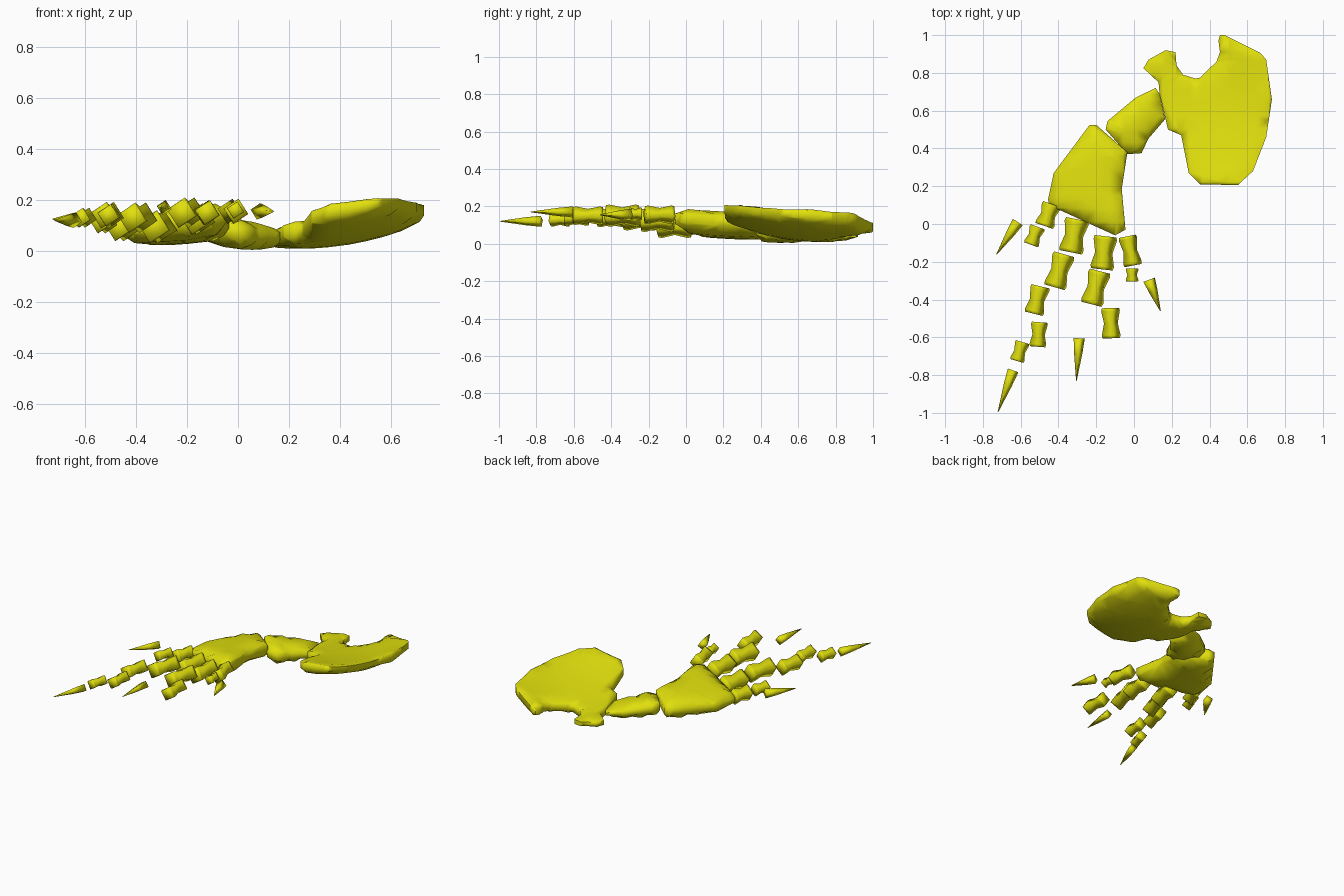
import bpy, bmesh, math
from mathutils import Vector

if "Cube" in bpy.data.objects:
    bpy.data.objects.remove(bpy.data.objects["Cube"])

mat = bpy.data.materials.new("bone_yellow")
mat.diffuse_color = (0.75, 0.74, 0.004, 1)
mat.use_nodes = True
mat.node_tree.nodes["Principled BSDF"].inputs["Base Color"].default_value = mat.diffuse_color


def finish(name, verts, faces, angle):
    me = bpy.data.meshes.new(name)
    me.from_pydata(verts, [], faces)
    bm = bmesh.new()
    bm.from_mesh(me)
    bmesh.ops.recalc_face_normals(bm, faces=bm.faces[:])
    bm.to_mesh(me)
    bm.free()
    me.materials.append(mat)
    ob = bpy.data.objects.new(name, me)
    bpy.context.collection.objects.link(ob)
    bpy.ops.object.select_all(action='DESELECT')
    ob.select_set(True)
    bpy.context.view_layer.objects.active = ob
    bpy.ops.object.shade_smooth_by_angle(angle=math.radians(angle))
    return ob


def fit_surface(points):
    # least-squares curved sheet z(x, y) through a few (x, y, z) samples
    cx = sum(p[0] for p in points) / len(points)
    cy = sum(p[1] for p in points) / len(points)

    def basis(x, y):
        x, y = x - cx, y - cy
        return [1, x, y, x * x, x * y, y * y]
    m = [[0.0] * 7 for _ in range(6)]
    for x, y, z in points:
        b = basis(x, y)
        for i in range(6):
            for j in range(6):
                m[i][j] += b[i] * b[j]
            m[i][6] += b[i] * z
    for i in range(6):
        m[i][i] += 2e-4
    for i in range(6):
        m[i] = [v / m[i][i] for v in m[i]]
        for k in range(6):
            if k != i:
                m[k] = [a - m[k][i] * b for a, b in zip(m[k], m[i])]
    co = [r[6] for r in m]
    return lambda x, y: sum(a * b for a, b in zip(co, basis(x, y)))


def plate_bone(name, outline, ctrl, rim, edge=0.42, lift=0.6, step=0.07):
    # flat outline cut into a grid, then given a shaped top, bottom and thinner rim
    low = fit_surface([(x, y, b) for x, y, b, t in ctrl])
    high = fit_surface([(x, y, t) for x, y, b, t in ctrl])
    bm = bmesh.new()
    f = bm.faces.new([bm.verts.new((x, y, 0)) for x, y in outline])
    f.normal_update()
    if f.normal.z < 0:
        f.normal_flip()
    bmesh.ops.inset_region(bm, faces=[f], thickness=rim, use_even_offset=True)
    bmesh.ops.triangulate(bm, faces=bm.faces[:])
    for axis in (Vector((1, 0, 0)), Vector((0, 1, 0))):
        for i in range(-15, 16):
            bmesh.ops.bisect_plane(bm, geom=bm.verts[:] + bm.edges[:] + bm.faces[:],
                                   plane_co=axis * (i * step + 0.013), plane_no=axis, dist=1e-5)
    bm.verts.index_update()
    n = len(bm.verts)
    loop = [Vector(p) for p in outline]
    top, bot = [], []
    for v in bm.verts:
        x, y = v.co.x, v.co.y
        b, t = low(x, y), max(high(x, y), low(x, y) + 0.04)
        b = max(b, 0.004)
        # distance to the outline blends the rim into the body
        dist = 1.0
        for p, q in zip(loop, loop[1:] + loop[:1]):
            s = max(0, min(1, (v.co.xy - p).dot(q - p) / (q - p).length_squared))
            dist = min(dist, (v.co.xy - p.lerp(q, s)).length)
        k = edge + (1 - edge) * math.sin(min(1, dist / rim) * math.pi / 2)
        mid = b + (t - b) * lift
        top.append((x, y, mid + (t - mid) * k))
        bot.append((x, y, mid + (b - mid) * k))
    faces = []
    for f in bm.faces:
        ids = [v.index for v in f.verts]
        faces.append(ids)
        faces.append([i + n for i in reversed(ids)])
        for lp in f.loops:
            if lp.edge.is_boundary:
                a, c = lp.vert.index, lp.link_loop_next.vert.index
                faces.append([a + n, c + n, c, a])
    bm.free()
    return finish(name, top + bot, faces, 70)


def small_bone(name, p0, p1, rings):
    # four-sided tilted bar; rings are (position along, radius)
    p0, p1 = Vector(p0), Vector(p1)
    d = (p1 - p0).normalized()
    side = d.cross(Vector((0, 0, 1))).normalized()
    up = side.cross(d)
    verts, faces = [], []
    for t, r in rings:
        for k in range(4):
            a = math.radians(102 + 90 * k)
            verts.append(p0.lerp(p1, t) + side * r * math.cos(a) + up * r * math.sin(a))
    for i in range(len(rings) - 1):
        for k in range(4):
            a, b = i * 4 + k, i * 4 + (k + 1) % 4
            faces.append((a, b, b + 4, a + 4))
    faces.append((3, 2, 1, 0))
    e = len(verts) - 4
    faces.append((e, e + 1, e + 2, e + 3))
    return finish(name, verts, faces, 100)


# shoulder blade with hooked prong
plate_bone("shoulder_blade", [
    (.455, 1.0), (.48, 1.0), (.67, .905), (.70, .87), (.73, .66), (.70, .46), (.63, .28),
    (.55, .206), (.35, .21), (.29, .27), (.25, .47), (.18, .50), (.135, .69), (.13, .75),
    (.05, .825), (.077, .87), (.167, .92), (.22, .91), (.225, .84), (.26, .79), (.325, .77),
    (.35, .775), (.437, .86), (.455, .91), (.447, .97)],
    [(.3, .23, .12, .20), (.55, .2, .15, .205), (.72, .66, .13, .20), (.68, .4, .14, .20),
     (.67, .9, .08, .165), (.47, 1, .05, .12), (.2, .5, .01, .09), (.15, .7, .01, .095),
     (.1, .85, .025, .08), (.2, .9, .025, .08), (.4, .7, .02, .10), (.32, .6, .02, .10),
     (.5, .6, .05, .14), (.45, .4, .07, .17)], rim=0.025, edge=0.55)

# upper arm
plate_bone("upper_arm", [
    (.115, .72), (.01, .67), (-.14, .545), (-.15, .50), (-.035, .37), (.04, .375),
    (.075, .45), (.165, .555), (.135, .69)],
    [(-.14, .52, .03, .14), (-.02, .38, .02, .13), (.03, .4, .01, .11), (0, .65, .03, .10),
     (.14, .63, .01, .09), (0, .53, .0, .13)], rim=0.04)

# forearm
plate_bone("forearm", [
    (-.235, .525), (-.2, .525), (-.035, .38), (-.065, .185), (-.045, -.03), (-.1, -.06),
    (-.45, .10), (-.455, .13), (-.425, .27)],
    [(-.2, .5, .025, .14), (-.05, .37, .05, .16), (-.06, -.03, .07, .19), (-.43, .12, .03, .12),
     (-.4, .27, .03, .12), (-.22, .2, .025, .165), (-.25, .02, .05, .16)], rim=0.04)

# digits: each bone is (start x, y, end x, y, width, height); the last one is the claw
digits = {
    "outer": [(-.435, .105, -.475, -.01, .10, .09), (-.51, -.015, -.545, -.11, .08, .11),
              (-.615, .01, -.727, -.16, .06, .125)],
    "long": [(-.30, .025, -.335, -.15, .125, .095), (-.37, -.16, -.42, -.335, .115, .13),
             (-.495, -.33, -.53, -.475, .10, .14), (-.50, -.52, -.51, -.65, .085, .14),
             (-.59, -.625, -.62, -.725, .075, .13), (-.64, -.775, -.72, -.995, .057, .12)],
    "middle": [(-.15, -.065, -.17, -.24, .12, .125), (-.18, -.25, -.225, -.425, .115, .15),
               (-.125, -.445, -.12, -.605, .095, .15), (-.29, -.605, -.305, -.83, .057, .17)],
    "inner": [(-.035, -.065, -.005, -.22, .095, .155), (-.01, -.235, -.01, -.305, .065, .16),
              (.08, -.295, .14, -.46, .062, .155)],
}
for label, bones in digits.items():
    for i, (x0, y0, x1, y1, w, z) in enumerate(bones):
        r = w * 0.53
        if i == len(bones) - 1:
            small_bone(label + "_claw", (x0, y0, z), (x1, y1, z),
                       [(0, r), (.35, r * .75), (1, r * .06)])
        else:
            small_bone(f"{label}_finger_bone_{i + 1}", (x0, y0, z), (x1, y1, z),
                       [(0, r * .93), (.1, r), (.5, r * .74), (.9, r), (1, r * .93)])
